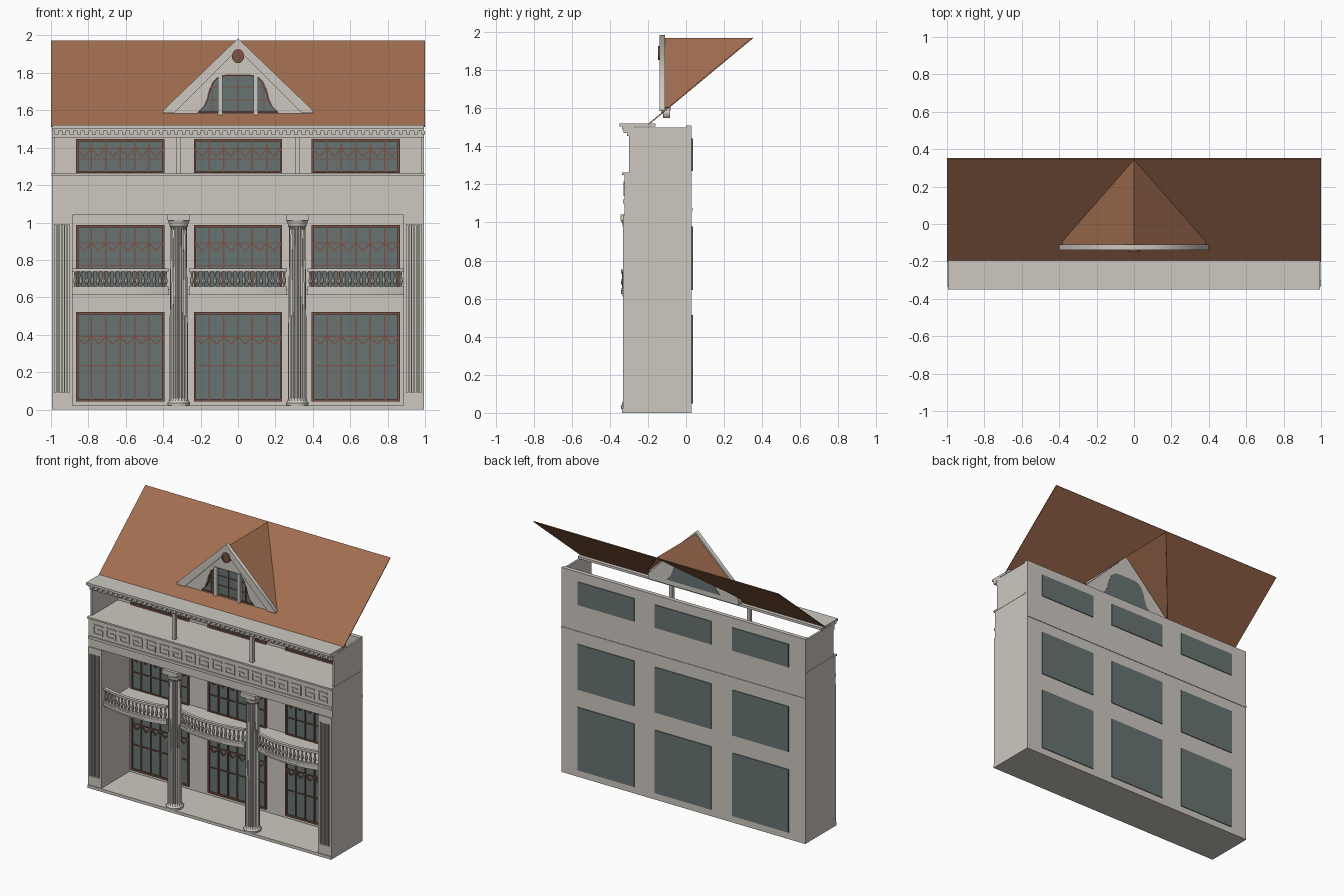
import bpy, bmesh, math
from mathutils import Matrix, Vector

cube = bpy.data.objects.get("Cube")
if cube:
    bpy.data.objects.remove(cube, do_unlink=True)


def material(name, rgb):
    m = bpy.data.materials.new(name)
    m.use_nodes = True
    m.diffuse_color = (*rgb, 1)
    m.node_tree.nodes["Principled BSDF"].inputs["Base Color"].default_value = (*rgb, 1)
    return m


STONE = material("pale stone", (0.61, 0.58, 0.53))
ROOF = material("terracotta roof", (0.36, 0.155, 0.08))
GLASS = material("grey green glass", (0.135, 0.175, 0.17))
FRAME = material("red brown frame", (0.2, 0.085, 0.06))


def finish(name, mesh, mat):
    mesh.materials.clear()
    mesh.materials.append(mat)
    ob = bpy.data.objects.new(name, mesh)
    bpy.context.collection.objects.link(ob)
    return ob


def from_bm(name, bm, mat):
    bmesh.ops.recalc_face_normals(bm, faces=bm.faces)
    mesh = bpy.data.meshes.new(name)
    bm.to_mesh(mesh)
    bm.free()
    return finish(name, mesh, mat)


def add_box(bm, x0, x1, y0, y1, z0, z1):
    size = Matrix.Diagonal((x1 - x0, y1 - y0, z1 - z0, 1))
    mid = Matrix.Translation(((x0 + x1) / 2, (y0 + y1) / 2, (z0 + z1) / 2))
    bmesh.ops.create_cube(bm, size=1, matrix=mid @ size)


def boxes(name, mat, *dims):
    bm = bmesh.new()
    for d in dims:
        add_box(bm, *d)
    return from_bm(name, bm, mat)


def add_bar(bm, a, b, y0, y1, w):
    """Slanted bar between two points of the facade plane."""
    a, b = Vector(a), Vector(b)
    d, c = b - a, (a + b) / 2
    mat = (Matrix.Translation((c.x, (y0 + y1) / 2, c.y))
           @ Matrix.Rotation(-math.atan2(d.y, d.x), 4, 'Y')
           @ Matrix.Diagonal((d.length, y1 - y0, w, 1)))
    bmesh.ops.create_cube(bm, size=1, matrix=mat)


def add_lathe(bm, profile, n, cx, cy, flute=0):
    """Stack of rings; odd vertices sink in by the flute depth."""
    rings = []
    for r, z, f in profile:
        ring = []
        for i in range(n):
            a, rr = math.tau * i / n, r - flute * f * (i % 2)
            ring.append(bm.verts.new((cx + rr * math.cos(a), cy + rr * math.sin(a), z)))
        rings.append(ring)
    for lo, hi in zip(rings, rings[1:]):
        for i in range(n):
            j = (i + 1) % n
            bm.faces.new((lo[i], lo[j], hi[j], hi[i]))
    bm.faces.new(rings[0][::-1])
    bm.faces.new(rings[-1])


def prism(name, mat, y0, y1, *loops):
    """Outline in x and z with holes, thickened along y."""
    cu = bpy.data.curves.new(name, 'CURVE')
    cu.dimensions, cu.fill_mode, cu.extrude = '2D', 'BOTH', (y1 - y0) / 2
    for pts in loops:
        sp = cu.splines.new('POLY')
        sp.points.add(len(pts) - 1)
        sp.use_cyclic_u = True
        for p, (x, z) in zip(sp.points, pts):
            p.co = (x, z, 0, 1)
    tmp = bpy.data.objects.new(name + " outline", cu)
    bpy.context.collection.objects.link(tmp)
    dg = bpy.context.evaluated_depsgraph_get()
    dg.update()
    mesh = bpy.data.meshes.new_from_object(tmp.evaluated_get(dg))
    bpy.data.objects.remove(tmp, do_unlink=True)
    mesh.transform(Matrix.Translation((0, (y0 + y1) / 2, 0)) @ Matrix.Rotation(math.pi / 2, 4, 'X'))
    return finish(name, mesh, mat)


# Main shell
boxes("plinth", STONE, (-.995, .995, -.335, .03, 0, .022))
boxes("back_wall", STONE, (-.995, .995, 0, .03, .02, 1.51))
boxes("back_string_course", STONE, (-.995, .995, .03, .034, 1.06, 1.075))
for s, side in ((-1, "right"), (1, "left")):
    def m(x0, x1, *r):
        return (min(s * x0, s * x1), max(s * x0, s * x1), *r)
    boxes(side + "_side_wall", STONE, m(.98, .995, -.3, .01, 1, 1.5))
    boxes(side + "_pier", STONE, m(.885, .995, -.315, .01, .02, 1.04),
          m(.885, .9, -.33, -.3, .02, 1.04), m(.98, .995, -.33, -.3, .02, 1.04),
          m(.885, .995, -.33, -.3, .02, .09), m(.885, .995, -.33, -.3, .99, 1.04),
          *[m(.91 + i * .014, .917 + i * .014, -.326, -.3, .09, .99) for i in range(5)])
    boxes(side + "_attic_post", STONE, m(.305, .33, -.3, -.275, 1.25, 1.46))

# Entablature with fretwork band
boxes("entablature", STONE, (-.995, .995, -.322, .01, 1.04, 1.25),
      (-.995, .995, -.33, -.3, 1.1, 1.12), (-.997, .997, -.336, .01, 1.25, 1.262))
bm = bmesh.new()
COUNT, PITCH, T = 18, .108, .011
for i in range(COUNT):
    c, f = (i - (COUNT - 1) / 2) * PITCH, 1 if i % 4 < 2 else -1
    for x0, x1, z0, z1 in ((-.04, -.04 + T, 1.14, 1.215), (-.04, .04, 1.215 - T, 1.215),
                           (-.04, .04, 1.14, 1.14 + T), (.04 - T, .04, 1.14, 1.18),
                           (-.008, .04, 1.172, 1.172 + T)):
        add_box(bm, c + min(f * x0, f * x1), c + max(f * x0, f * x1), -.328, -.32, z0, z1)
from_bm("fretwork", bm, STONE)

# Top cornice and dentils
boxes("cornice", STONE, (-.995, .995, -.35, -.16, 1.503, 1.52),
      (-.995, .995, -.335, -.27, 1.488, 1.503), (-.995, .995, -.31, -.27, 1.455, 1.49))
boxes("dentils", STONE, *[(-.98 + i * .04, -.96 + i * .04, -.328, -.3, 1.47, 1.49)
                          for i in range(50)])

# Windows: glass through the wall, frames and zigzag tracery on the front
BAYS = ((-.86, -.4), (-.23, .23), (.4, .86))
STOREYS = (("ground", .05, .515, .39, (.235,)), ("middle", .645, .98, .89, (.77,)),
           ("attic", 1.27, 1.44, 1.395, (1.34,)))
for storey, z0, z1, bar, rails in STOREYS:
    boxes(storey + "_glass", GLASS, *[(a, b, -.004, .036, z0, z1) for a, b in BAYS])
    bm = bmesh.new()
    for a, b in BAYS:
        for z in (z0, z1):
            add_box(bm, a - .006, b + .006, -.016, 0, z - .006, z + .006)
        for x in (a, b):
            add_box(bm, x - .006, x + .006, -.016, 0, z0, z1)
        for z in (bar, *rails):
            add_box(bm, a, b, -.012, 0, z - .003, z + .003)
        step = (b - a) / 6
        for i in range(6):
            x = a + i * step
            if i:
                add_box(bm, x - .004, x + .004, -.012, 0, z0, z1)
            add_bar(bm, (x, bar), (x + step / 2, bar - .042), -.012, -.002, .007)
            add_bar(bm, (x + step / 2, bar - .042), (x + step, bar), -.012, -.002, .007)
    from_bm(storey + "_window_frames", bm, FRAME)

# Fluted columns
COLUMN = ((.058, .02, 0), (.06, .035, 0), (.053, .045, 0), (.049, .06, 1), (.049, .4, 1),
          (.043, .96, 1), (.045, .975, 0), (.05, .98, 0), (.05, .99, 0), (.058, 1.01, 0))
for x, side in ((-.317, "right"), (.317, "left")):
    bm = bmesh.new()
    add_lathe(bm, COLUMN, 40, x, -.283, .006)
    add_box(bm, x - .061, x + .061, -.344, -.222, 1.01, 1.042)
    from_bm(side + "_column", bm, STONE)

# Bowed balconies
boxes("balcony_floor", STONE, (-.885, .885, -.25, .01, .615, .645))
BALUSTER = ((.008, .655, 0), (.005, .665, 0), (.0115, .685, 0), (.005, .715, 0), (.009, .74, 0))


def bow(t):
    return -.29 - .04 * (1 - t * t)


def bowed(bm, a, b, back, lip, z0, z1):
    ts = [i / 8 - 1 for i in range(17)]
    xs = [(a + b) / 2 + t * (b - a) / 2 for t in ts]
    rows = []
    for z in (z0, z1):
        rows.append([bm.verts.new((x, bow(t) - lip, z)) for x, t in zip(xs, ts)])
        rows.append([bm.verts.new((x, back if back is not None else bow(t) + lip, z))
                     for x, t in zip(xs, ts)])
    f0, b0, f1, b1 = rows
    for p, q in ((f0, b0), (f1, b1), (f0, f1), (b0, b1)):
        for i in range(16):
            bm.faces.new((p[i], p[i + 1], q[i + 1], q[i]))
    for i in (0, 16):
        bm.faces.new((f0[i], f1[i], b1[i], b0[i]))


for name, a, b in (("right", -.885, -.372), ("middle", -.262, .262), ("left", .372, .885)):
    bm = bmesh.new()
    bowed(bm, a, b, -.24, .012, .625, .645)
    bowed(bm, a, b, -.24, .004, .612, .625)
    bowed(bm, a, b, None, .01, .645, .657)
    bowed(bm, a, b, None, .012, .738, .753)
    from_bm(name + "_balcony", bm, STONE)
    bm = bmesh.new()
    for i in range(17):
        t = (i + .5) / 8.5 - 1
        add_lathe(bm, BALUSTER, 8, (a + b) / 2 + t * (b - a) / 2, bow(t))
    from_bm(name + "_balusters", bm, STONE)

# Sloping roof sheet with an opening under the dormer
LOW, HIGH, EAVE, RIDGE = -.2, .35, -.09, .345


def roof_z(y):
    return 1.513 + (y - LOW) * .83


def sheet(name, polys):
    bm = bmesh.new()
    for poly in polys:
        bm.faces.new([bm.verts.new(p) for p in poly])
    bmesh.ops.remove_doubles(bm, verts=bm.verts, dist=.0005)
    ob = from_bm(name, bm, ROOF)
    mod = ob.modifiers.new("thickness", 'SOLIDIFY')
    mod.thickness, mod.offset = .006, 0


def rp(x, y):
    return (x, y, roof_z(y))


panels = [[rp(-1, LOW), rp(1, LOW), rp(1, EAVE), rp(.38, EAVE), rp(-.38, EAVE), rp(-1, EAVE)]]
for s in (-1, 1):
    panels.append([rp(s, EAVE), rp(s, HIGH), rp(0, HIGH), rp(0, RIDGE), rp(s * .38, EAVE)][::s])
sheet("main_roof", panels)
sheet("dormer_roof", [[(0, -.12, 1.965), rp(0, RIDGE), rp(s * .38, EAVE), (s * .38, -.12, 1.6)][::s]
                      for s in (-1, 1)])

# Dormer gable
half = [(.22, 1.585), (.185, 1.62), (.168, 1.66), (.155, 1.71), (.135, 1.755), (.105, 1.782), (.07, 1.79)]
arch = half + [(-x, z) for x, z in reversed(half)]
inner = [(x * .95, 1.68 + (z - 1.68) * .94) for x, z in arch]
prism("gable_wall", STONE, -.122, -.085,
      [(-.37, 1.55), (.37, 1.55), (.37, 1.59), (0, 1.955), (-.37, 1.59)], arch)
prism("gable_rake", STONE, -.14, -.11,
      [(-.4, 1.585), (-.4, 1.6), (0, 1.985), (.4, 1.6), (.4, 1.585), (.34, 1.585), (0, 1.925), (-.34, 1.585)])
prism("gable_glass", GLASS, -.108, -.082, arch)
prism("gable_window_frame", FRAME, -.118, -.1, arch, inner)
boxes("gable_glazing_bars", FRAME, (-.163, .163, -.114, -.1, 1.652, 1.658),
      (-.145, .145, -.114, -.1, 1.722, 1.728),
      *[(x - .003, x + .003, -.114, -.1, 1.59, z) for x, z in ((0, 1.79), (-.14, 1.73), (.14, 1.73))])
boxes("gable_window_posts", STONE, *[(x - .013, x + .013, -.13, -.1, 1.57, 1.79) for x in (-.095, .095)])


def disc(r):
    return [(r * math.cos(i * math.tau / 24), 1.89 + 1.15 * r * math.sin(i * math.tau / 24)) for i in range(24)]


prism("oculus_frame", FRAME, -.147, -.115, disc(.033), disc(.024))
prism("oculus_panel", FRAME, -.142, -.115, disc(.026))
